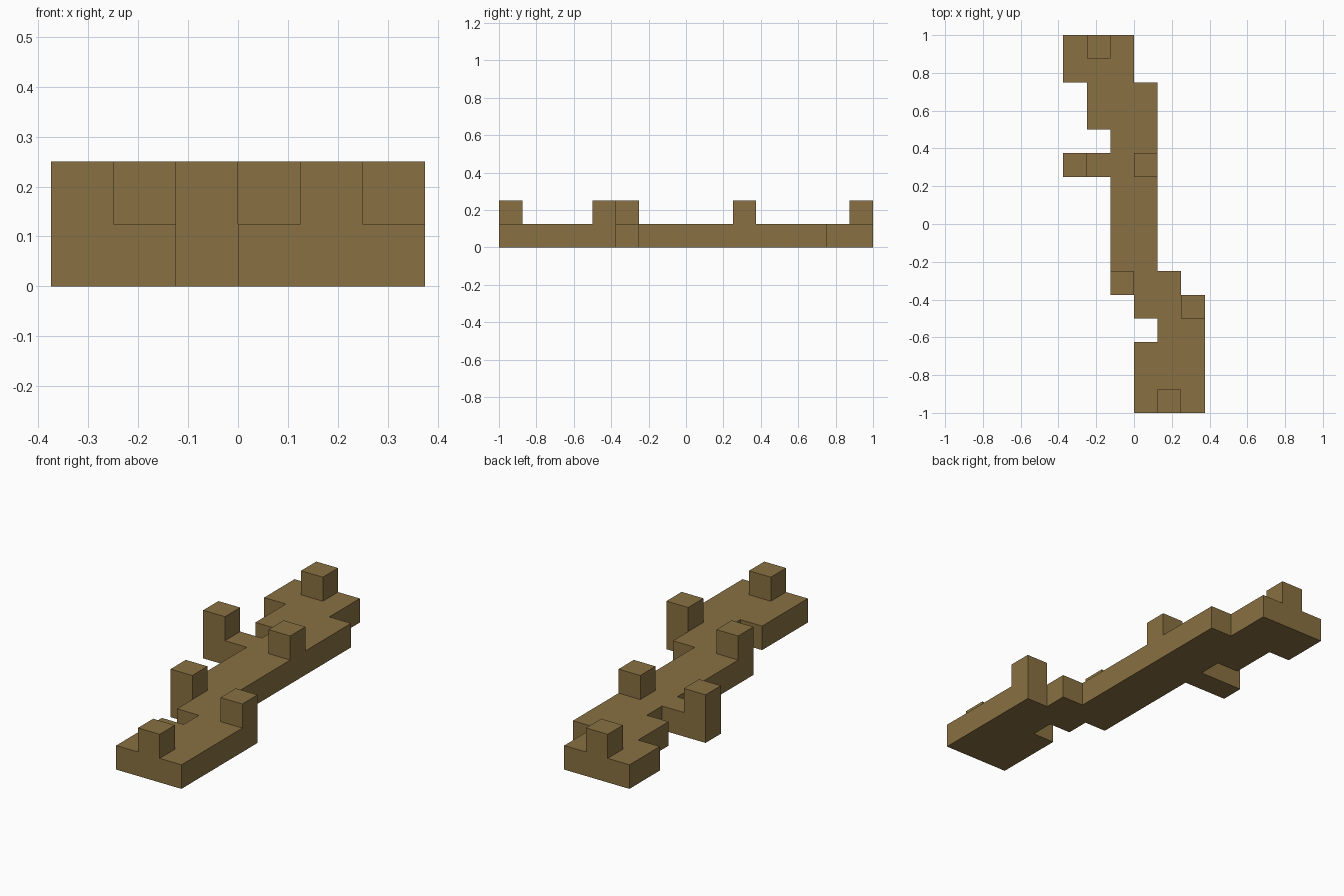
import bpy
import bmesh
from mathutils import Vector

cube = bpy.data.objects.get("Cube")
if cube:
    bpy.data.objects.remove(cube, do_unlink=True)

UNIT = 0.125  # edge of one block

# Footprint strips in block units: y start, y end, x start, x end
STRIPS = [
    (-8, -5, 0, 3), (-5, -4, 1, 3), (-4, -3, 0, 3),
    (-3, -2, -1, 2), (-2, 2, -1, 1), (2, 3, -3, 1),
    (3, 4, -1, 1), (4, 6, -2, 1), (6, 8, -3, 0),
]
# Block cells that carry a raised post
POSTS = [(1, -8), (2, -4), (-1, -3), (0, 2), (-3, 2), (-2, 7)]


def flat_material(name, color):
    mat = bpy.data.materials.new(name)
    mat.use_nodes = True
    mat.diffuse_color = color
    for node in mat.node_tree.nodes:
        if node.type == 'BSDF_PRINCIPLED':
            node.inputs["Base Color"].default_value = color
    return mat


def raise_faces(bm, faces):
    """Extrude faces upward by one block."""
    result = bmesh.ops.extrude_face_region(bm, geom=faces)
    verts = [g for g in result["geom"] if isinstance(g, bmesh.types.BMVert)]
    bmesh.ops.translate(bm, verts=verts, vec=(0, 0, UNIT))


bm = bmesh.new()

# Flat footprint made of square cells
for y0, y1, x0, x1 in STRIPS:
    for y in range(y0, y1):
        for x in range(x0, x1):
            corners = [(x, y), (x + 1, y), (x + 1, y + 1), (x, y + 1)]
            bm.faces.new([bm.verts.new((cx * UNIT, cy * UNIT, 0)) for cx, cy in corners])
bmesh.ops.remove_doubles(bm, verts=bm.verts[:], dist=0.001)

# Base slab
raise_faces(bm, bm.faces[:])

# Posts grown out of the slab's top cells
for x, y in POSTS:
    centre = Vector(((x + 0.5) * UNIT, (y + 0.5) * UNIT, UNIT))
    cells = [f for f in bm.faces if (f.calc_center_median() - centre).length < 0.001]
    raise_faces(bm, cells)

# Merge coplanar cells into clean flat faces
bmesh.ops.recalc_face_normals(bm, faces=bm.faces[:])
bmesh.ops.dissolve_limit(bm, angle_limit=0.01, verts=bm.verts[:], edges=bm.edges[:])

mesh = bpy.data.meshes.new("stepped_slab_with_posts")
bm.to_mesh(mesh)
bm.free()
mesh.materials.append(flat_material("earthy brown", (0.25, 0.165, 0.055, 1)))
slab = bpy.data.objects.new("stepped_slab_with_posts", mesh)
bpy.context.collection.objects.link(slab)
